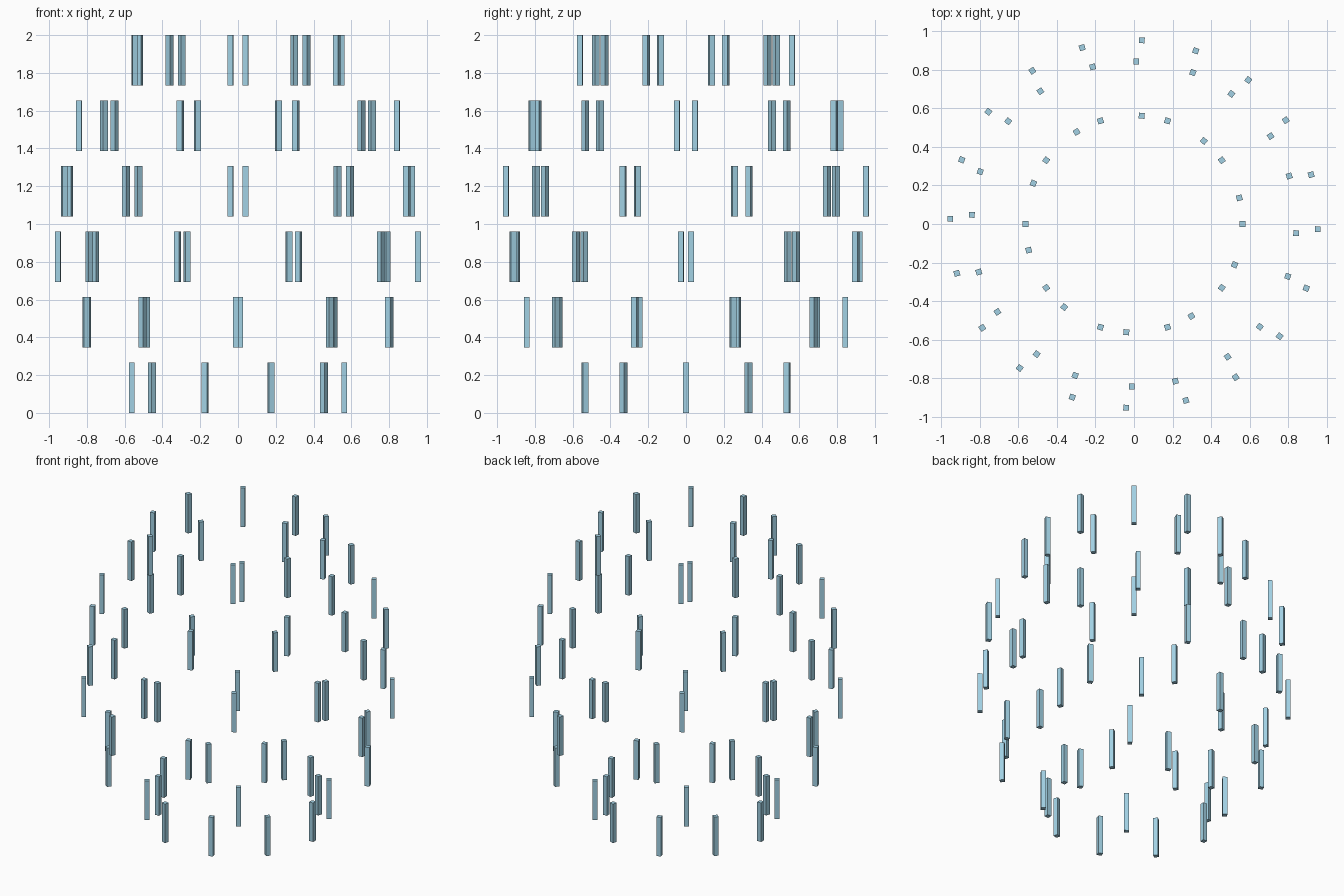
import bpy, bmesh
from math import cos, sin, tau
from mathutils import Matrix

if "Cube" in bpy.data.objects:
    bpy.data.objects.remove(bpy.data.objects["Cube"])

WIDTH, HEIGHT, PITCH = 0.030, 0.266, 0.3468
BARS = 10
TWIST = 0.3          # each tier is turned a little further (radians)
RADII = [0.563, 0.843, 0.954, 0.954, 0.843, 0.563]


def bar_ring(name, radius, z_bottom, twist):
    """One ring of upright square bars, each turned to face outward."""
    bm = bmesh.new()
    for k in range(BARS):
        a = twist + tau * k / BARS
        place = (Matrix.Translation((radius * cos(a), radius * sin(a), z_bottom + HEIGHT / 2))
                 @ Matrix.Rotation(a, 4, 'Z')
                 @ Matrix.Diagonal((WIDTH, WIDTH, HEIGHT, 1)))
        bmesh.ops.create_cube(bm, size=1, matrix=place)
    mesh = bpy.data.meshes.new(name)
    bm.to_mesh(mesh)
    bm.free()
    mesh.materials.append(mat)
    obj = bpy.data.objects.new(name, mesh)
    bpy.context.collection.objects.link(obj)


# Pale blue bar material
mat = bpy.data.materials.new("pale_blue")
mat.diffuse_color = (0.36, 0.64, 0.78, 1)
mat.use_nodes = True
mat.node_tree.nodes["Principled BSDF"].inputs["Base Color"].default_value = mat.diffuse_color

# Six tiers forming a globe of floating bars
for i, r in enumerate(RADII):
    bar_ring(f"bar_ring_{i + 1}", r, i * PITCH, i * TWIST)
